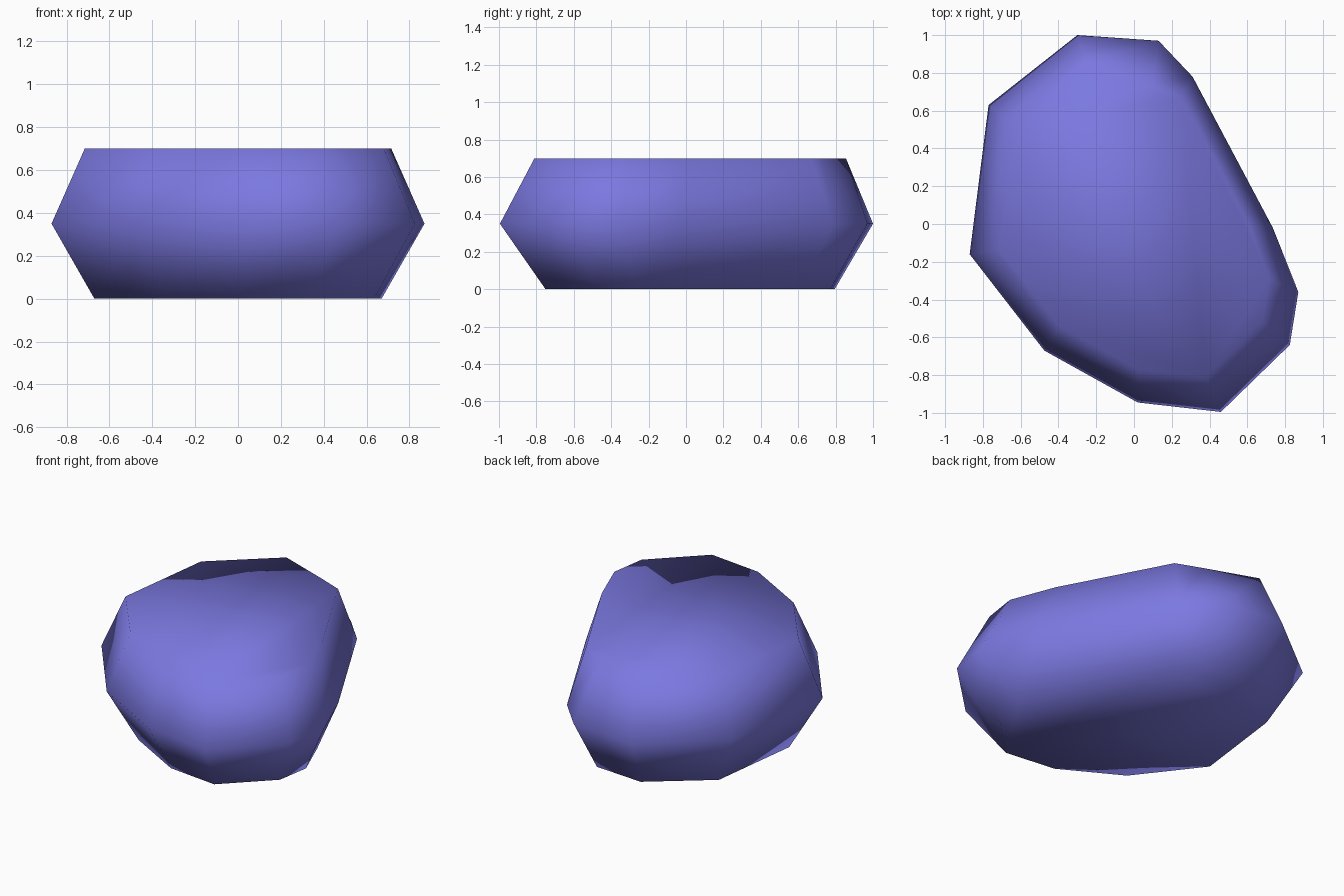
import bpy, bmesh

if "Cube" in bpy.data.objects:
    bpy.data.objects.remove(bpy.data.objects["Cube"])

# Stone outline at its widest level, and its narrower top rim (counter-clockwise)
waist = [(-0.30, 1.00), (-0.77, 0.63), (-0.87, -0.16), (-0.475, -0.67), (0.02, -0.945),
         (0.46, -0.995), (0.825, -0.64), (0.87, -0.36), (0.735, -0.02), (0.31, 0.78), (0.13, 0.97)]
top = [(-0.25, 0.855), (-0.63, 0.52), (-0.715, -0.135), (-0.395, -0.54), (0.02, -0.77),
       (0.38, -0.81), (0.68, -0.515), (0.715, -0.285), (0.605, 0.0), (0.25, 0.67), (0.095, 0.73)]
# Base repeats the waist, drawn in
base = [(x * 0.77, y * 0.775 + 0.02) for x, y in waist]

bm = bmesh.new()
rings = [[bm.verts.new((x, y, z)) for x, y in pts]
         for pts, z in ((base, 0.0), (waist, 0.35), (top, 0.7))]
n = len(waist)
for lower, upper in zip(rings, rings[1:]):
    for i in range(n):
        j = (i + 1) % n
        bm.faces.new((lower[i], lower[j], upper[j], upper[i]))
bm.faces.new(rings[0][::-1])
bm.faces.new(rings[-1])
bmesh.ops.recalc_face_normals(bm, faces=bm.faces)
for f in bm.faces:
    f.smooth = True

mesh = bpy.data.meshes.new("stone")
bm.to_mesh(mesh)
bm.free()
stone = bpy.data.objects.new("stone", mesh)
bpy.context.collection.objects.link(stone)

# Single violet-blue colour
mat = bpy.data.materials.new("violet blue")
mat.diffuse_color = (0.2, 0.19, 0.75, 1.0)
mat.use_nodes = True
mat.node_tree.nodes["Principled BSDF"].inputs["Base Color"].default_value = mat.diffuse_color
mesh.materials.append(mat)
